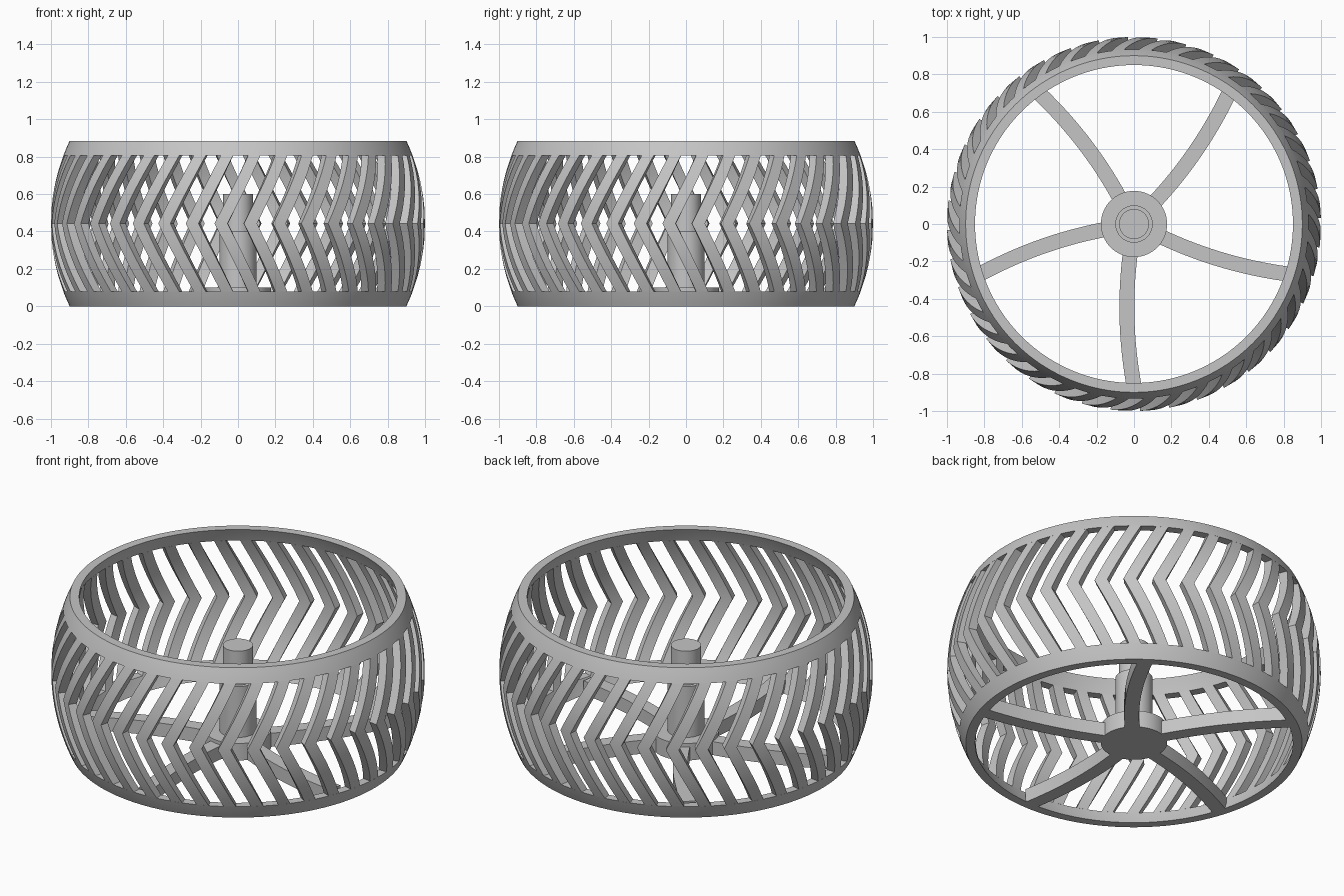
import bpy, bmesh, math
from mathutils import Vector, Matrix

old = bpy.data.objects.get("Cube")
if old:
    bpy.data.objects.remove(old, do_unlink=True)

HEIGHT = 0.885
MID = HEIGHT / 2
BAND = 0.08
WALL = 0.05
BULGE = 0.1
RIBS = 40
SPOKES = 5

grey = bpy.data.materials.new("light grey")
grey.use_nodes = True
grey.diffuse_color = (0.56, 0.56, 0.56, 1)
grey.node_tree.nodes["Principled BSDF"].inputs["Base Color"].default_value = (0.56, 0.56, 0.56, 1)


def finish(bm, name):
    bmesh.ops.recalc_face_normals(bm, faces=bm.faces)
    mesh = bpy.data.meshes.new(name)
    bm.to_mesh(mesh)
    bm.free()
    mesh.materials.append(grey)
    obj = bpy.data.objects.new(name, mesh)
    bpy.context.collection.objects.link(obj)
    bpy.ops.object.select_all(action='DESELECT')
    obj.select_set(True)
    bpy.context.view_layer.objects.active = obj
    bpy.ops.object.shade_smooth_by_angle(angle=math.radians(30))
    return obj


def barrel(z):
    """Outer radius of the bulging drum at height z."""
    arc = (MID ** 2 + BULGE ** 2) / (2 * BULGE)
    return math.sqrt(arc ** 2 - (z - MID) ** 2) + 1 - arc


def polar(r, a, z):
    return Vector((r * math.cos(a), r * math.sin(a), z))


def loft(bm, rings):
    """Bridge equal rings of points and cap both ends."""
    rows = [[bm.verts.new(p) for p in ring] for ring in rings]
    n = len(rows[0])
    for a, b in zip(rows, rows[1:]):
        for i in range(n):
            j = (i + 1) % n
            bm.faces.new((a[i], a[j], b[j], b[i]))
    bm.faces.new(rows[0])
    bm.faces.new(rows[-1])


def lathe(name, profile, closed, steps=160):
    bm = bmesh.new()
    verts = [bm.verts.new((r, 0, z)) for r, z in profile]
    edges = [bm.edges.new(pair) for pair in zip(verts, verts[1:])]
    if closed:
        edges.append(bm.edges.new((verts[-1], verts[0])))
    bmesh.ops.spin(bm, geom=verts + edges, cent=(0, 0, 0), axis=(0, 0, 1),
                   angle=math.tau, steps=steps)
    bmesh.ops.remove_doubles(bm, verts=bm.verts, dist=0.0001)
    return finish(bm, name)


# Solid bands at the bottom and top of the drum
for name, low in (("lower_band", 0), ("upper_band", HEIGHT - BAND)):
    levels = [low + BAND * i / 4 for i in range(5)]
    outer = [(barrel(z), z) for z in levels]
    inner = [(r - WALL, z) for r, z in reversed(outer)]
    lathe(name, outer + inner, True)

# Chevron ribs wrapped around the drum
bm = bmesh.new()
width = math.radians(4)
sweep = math.radians(10.5)
half = MID - BAND
levels = [BAND + half * i / 8 for i in range(17)]
for k in range(RIBS):
    start = math.radians(1.8) + math.tau * k / RIBS
    rings = []
    for z in levels:
        a = start + sweep * abs(z - MID) / half
        r = barrel(z)
        rings.append([polar(r - WALL, a, z), polar(r, a, z),
                      polar(r, a + width, z), polar(r - WALL, a + width, z)])
    loft(bm, rings)
finish(bm, "chevron_ribs")

# Curved spokes joining the hub to the lower band
bm = bmesh.new()
inside, mid, outside = Vector((-0.012, -0.1)), Vector((-0.07, -0.48)), Vector((0, -0.865))
for k in range(SPOKES):
    turn = Matrix.Rotation(math.tau * k / SPOKES, 3, 'Z')
    rings = []
    for i in range(17):
        t = i / 16
        p = inside * (1 - t) ** 2 + mid * 2 * t * (1 - t) + outside * t ** 2
        d = (mid - inside) * (1 - t) + (outside - mid) * t
        side = Vector((-d.y, d.x)).normalized() * 0.04
        rings.append([turn @ Vector((q.x, q.y, z)) for q, z in
                      ((p - side, 0), (p + side, 0), (p + side, BAND), (p - side, BAND))])
    loft(bm, rings)
finish(bm, "spokes")

# Stepped hub: flange, shaft and narrower tip
lathe("hub", [(0, 0), (0.177, 0), (0.177, 0.1), (0.1, 0.1), (0.1, 0.4),
              (0.08, 0.4), (0.08, 0.6), (0, 0.6)], False, 64)
